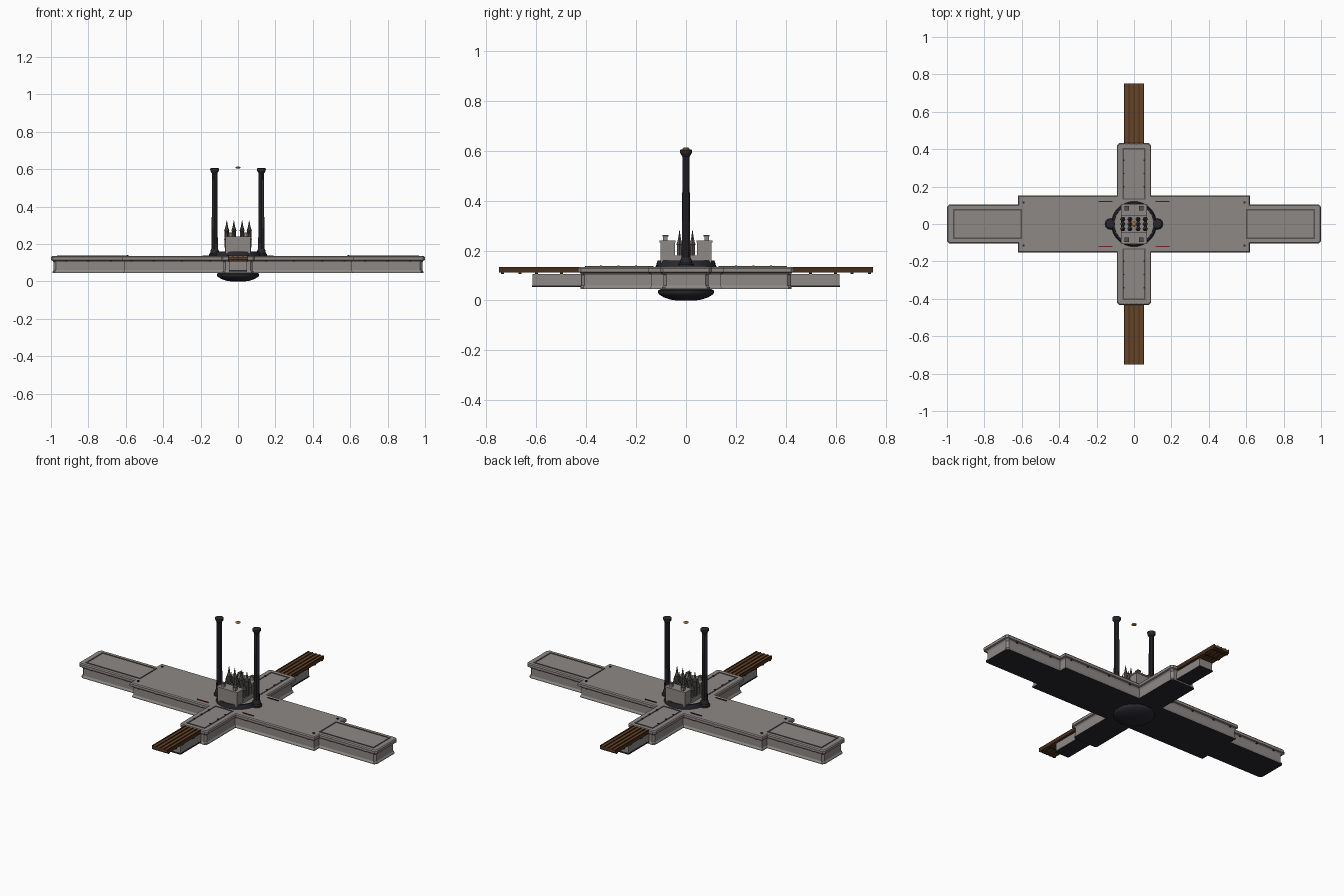
import bpy, bmesh, math
from mathutils import Matrix

cube = bpy.data.objects.get("Cube")
if cube:
    bpy.data.objects.remove(cube)


def material(name, rgb):
    m = bpy.data.materials.new(name)
    m.use_nodes = True
    m.diffuse_color = (*rgb, 1)
    m.node_tree.nodes["Principled BSDF"].inputs["Base Color"].default_value = (*rgb, 1)
    return m


STONE = material("grey stone", (0.27, 0.25, 0.235))
TRIM = material("dark grey trim", (0.09, 0.085, 0.08))
IRON = material("black iron", (0.022, 0.021, 0.027))
WOOD = material("brown wood", (0.13, 0.058, 0.022))
BEAM = material("dark wood", (0.06, 0.026, 0.01))
GOLD = material("orange glow", (0.6, 0.24, 0.04))
RED = material("dark red", (0.16, 0.02, 0.015))


def finish(name, bm, *mats, smooth=False):
    bmesh.ops.recalc_face_normals(bm, faces=bm.faces)
    me = bpy.data.meshes.new(name)
    bm.to_mesh(me)
    bm.free()
    ob = bpy.data.objects.new(name, me)
    bpy.context.scene.collection.objects.link(ob)
    for m in mats:
        me.materials.append(m)
    if smooth:
        bpy.ops.object.select_all(action='DESELECT')
        ob.select_set(True)
        bpy.context.view_layer.objects.active = ob
        bpy.ops.object.shade_smooth_by_angle(angle=math.radians(35))
    return ob


def add_box(bm, x0, x1, y0, y1, z0, z1):
    mat = Matrix.Translation(((x0 + x1) / 2, (y0 + y1) / 2, (z0 + z1) / 2)) @ \
        Matrix.Diagonal((abs(x1 - x0), abs(y1 - y0), z1 - z0, 1))
    bmesh.ops.create_cube(bm, size=1, matrix=mat)


def boxes(name, mat, items):
    bm = bmesh.new()
    for b in items:
        add_box(bm, *b)
    return finish(name, bm, mat)


def loft(bm, rings):
    """Skin a stack of closed rings and cap both ends."""
    loops = [[bm.verts.new(p) for p in r] for r in rings]
    n = len(loops[0])
    for a, b in zip(loops, loops[1:]):
        for i in range(n):
            bm.faces.new((a[i], a[(i + 1) % n], b[(i + 1) % n], b[i]))
    bm.faces.new(loops[0])
    bm.faces.new(loops[-1])


def lathe(name, mat, profile, x=0, y=0, sides=32, smooth=True, flute=0):
    bm = bmesh.new()
    rings = []
    for r, z in profile:
        ring = []
        for i in range(sides):
            a = math.tau * i / sides
            q = r * (1 - flute * (i % 2))
            ring.append((x + q * math.cos(a), y + q * math.sin(a), z))
        rings.append(ring)
    loft(bm, rings)
    return finish(name, bm, mat, smooth=smooth)


def frame(items, x0, x1, y0, y1, z0, z1, w):
    """Four bars around a rectangle."""
    items += [(x0, x1, y0, y0 + w, z0, z1), (x0, x1, y1 - w, y1, z0, z1),
              (x0, x0 + w, y0 + w, y1 - w, z0, z1), (x1 - w, x1, y0 + w, y1 - w, z0, z1)]


# Cross-shaped platform: one stepped outline, inset to shape lip and wall
def outline(d, z):
    c = 0.012
    quad = [(1 - d, 0.105 - d - c), (1 - d - c, 0.105 - d), (0.62 - d, 0.105 - d),
            (0.62 - d, 0.152 - d), (0.092 - d, 0.152 - d),
            (0.092 - d, 0.433 - d - c), (0.092 - d - c, 0.433 - d)]
    pts = []
    for sx, sy in ((1, 1), (-1, 1), (-1, -1), (1, -1)):
        q = quad if sx * sy > 0 else quad[::-1]
        pts += [(sx * x, sy * y, z) for x, y in q]
    return pts


TOP = 0.135
bm = bmesh.new()
loft(bm, [outline(d, z) for d, z in ((0.009, 0.045), (0.009, 0.052), (0.014, 0.06), (0.014, 0.102),
                                     (0.008, 0.111), (0, 0.114), (0, 0.129), (0.005, TOP))])
bm.normal_update()
bmesh.ops.recalc_face_normals(bm, faces=bm.faces)
for f in bm.faces:
    f.material_index = 1 if f.normal.z < -0.9 and f.calc_center_median().z < 0.05 else 0
finish("platform", bm, STONE, IRON)

SIGNS = (1, -1)
PAIRS = [(a, b) for a in SIGNS for b in SIGNS]

# Narrow piers beneath the wooden walkways
boxes("pier", STONE, [(-0.045, 0.045, s * 0.41, s * 0.615, 0.06, 0.107) for s in SIGNS])
boxes("pier_underside", IRON, [(-0.047, 0.047, s * 0.41, s * 0.618, 0.053, 0.06) for s in SIGNS])

# Walkway planks, rails and cross beams
planks, beams = [], []
for s in SIGNS:
    for i in range(4):
        x = -0.039 + i * 0.026
        planks.append((x - 0.011, x + 0.011, s * 0.425, s * 0.75, 0.116, 0.13))
    for x in (-0.05, -0.026, 0, 0.026, 0.05):
        beams.append((x - 0.003, x + 0.003, s * 0.425, s * 0.75, 0.112, 0.134))
    for y in (0.5, 0.6, 0.665, 0.735):
        beams.append((-0.053, 0.053, s * y - 0.006, s * y + 0.006, 0.107, 0.118))
boxes("walkway_planks", WOOD, planks)
boxes("walkway_beams", BEAM, beams)

# Inlaid border strips on the four arms
strips = []
for s in SIGNS:
    x0, x1 = sorted((s * 0.6, s * 0.967))
    frame(strips, x0, x1, -0.081, 0.081, TOP - 0.002, TOP + 0.003, 0.008)
    y0, y1 = sorted((s * 0.13, s * 0.405))
    frame(strips, -0.061, 0.061, y0, y1, TOP - 0.002, TOP + 0.003, 0.007)
boxes("border_strips", TRIM, strips)

# Studs, slots and lip pegs
studs = [(a * 0.59 - 0.005, a * 0.59 + 0.005, b * 0.115 - 0.005, b * 0.115 + 0.005, TOP, TOP + 0.006)
         for a, b in PAIRS]
studs += [(a * 0.055 - 0.004, a * 0.055 + 0.004, b * y - 0.004, b * y + 0.004, TOP, TOP + 0.006)
          for a, b in PAIRS for y in (0.2, 0.27, 0.34)]
studs += [(a * x - 0.006, a * x + 0.006, b * 0.142 - 0.004, b * 0.142 + 0.004, 0.106, 0.114)
          for a, b in PAIRS for x in (0.15, 0.3, 0.45, 0.57)]
studs += [(a * x - 0.006, a * x + 0.006, b * 0.095 - 0.004, b * 0.095 + 0.004, 0.106, 0.114)
          for a, b in PAIRS for x in (0.68, 0.8, 0.92)]
boxes("studs", IRON, studs)
for name, mat, s in (("front_slots", RED, -1), ("back_slots", IRON, 1)):
    boxes(name, mat, [(a * 0.115, a * 0.19, s * 0.12 - 0.003, s * 0.12 + 0.003, TOP, TOP + 0.004)
                      for a in SIGNS])

# Bowl under the centre
lathe("under_bowl", IRON, [(0.04, 0), (0.06, 0.003), (0.09, 0.013), (0.108, 0.024),
                           (0.112, 0.03), (0.112, 0.04), (0.1, 0.046)])

# Round dais with iron ring
lathe("dais", STONE, [(0.112, 0.13), (0.112, 0.15), (0.105, 0.155)], sides=48)
bm = bmesh.new()
N = 48
loops = [[bm.verts.new((r * math.cos(math.tau * i / N), r * math.sin(math.tau * i / N), z))
          for i in range(N)] for r, z in ((0.122, 0.13), (0.118, 0.148), (0.114, 0.16), (0.106, 0.16), (0.104, 0.15))]
for a, b in zip(loops, loops[1:]):
    for i in range(N):
        bm.faces.new((a[i], a[(i + 1) % N], b[(i + 1) % N], b[i]))
finish("dais_ring", bm, IRON, smooth=True)

# Shrine: two stone blocks with a lower core, coping and corner posts
boxes("shrine_blocks", STONE, [(-0.066, 0.066, s * 0.045, s * 0.102, 0.15, 0.232) for s in SIGNS]
      + [(-0.07, 0.07, s * 0.042, s * 0.106, 0.232, 0.24) for s in SIGNS]
      + [(-0.07, 0.07, -0.045, 0.045, 0.15, 0.18)])
boxes("shrine_posts", STONE, [(a * 0.04 - 0.009, a * 0.04 + 0.009, b * 0.083 - 0.009,
                               b * 0.083 + 0.009, 0.24, 0.256) for a, b in PAIRS])
boxes("post_caps", TRIM, [(a * 0.04 - 0.012, a * 0.04 + 0.012, b * 0.083 - 0.012,
                           b * 0.083 + 0.012, 0.256, 0.262) for a, b in PAIRS])

# Spires rising from the core
for x in (-0.06, -0.022, 0.022, 0.06):
    for y, h in ((-0.026, 0.28), (0, 0.325), (0.026, 0.28)):
        lathe("spire", TRIM, [(0.012, 0.18), (0.011, h - 0.06), (0.014, h - 0.055),
                              (0.007, h - 0.035), (0.001, h)], x, y, sides=6, smooth=False)

# Two fluted columns with flared bases and capitals
for side, s in (("left", 1), ("right", -1)):
    x = s * 0.125
    lathe(side + "_column_base", IRON, [(0.03, 0.13), (0.03, 0.145), (0.024, 0.15), (0.022, 0.165),
                                        (0.018, 0.172)], x, sides=12, smooth=False)
    lathe(side + "_column_shaft", IRON, [(0.018, 0.165), (0.0155, 0.3), (0.0145, 0.585)],
          x, sides=24, smooth=False, flute=0.1)
    lathe(side + "_column_capital", IRON, [(0.015, 0.578), (0.023, 0.59), (0.024, 0.603), (0.017, 0.606)],
          x, sides=12, smooth=False)

# Floating disc between the columns
lathe("floating_disc", GOLD, [(0.006, 0.602), (0.013, 0.605), (0.014, 0.609), (0.007, 0.614)], sides=16)
